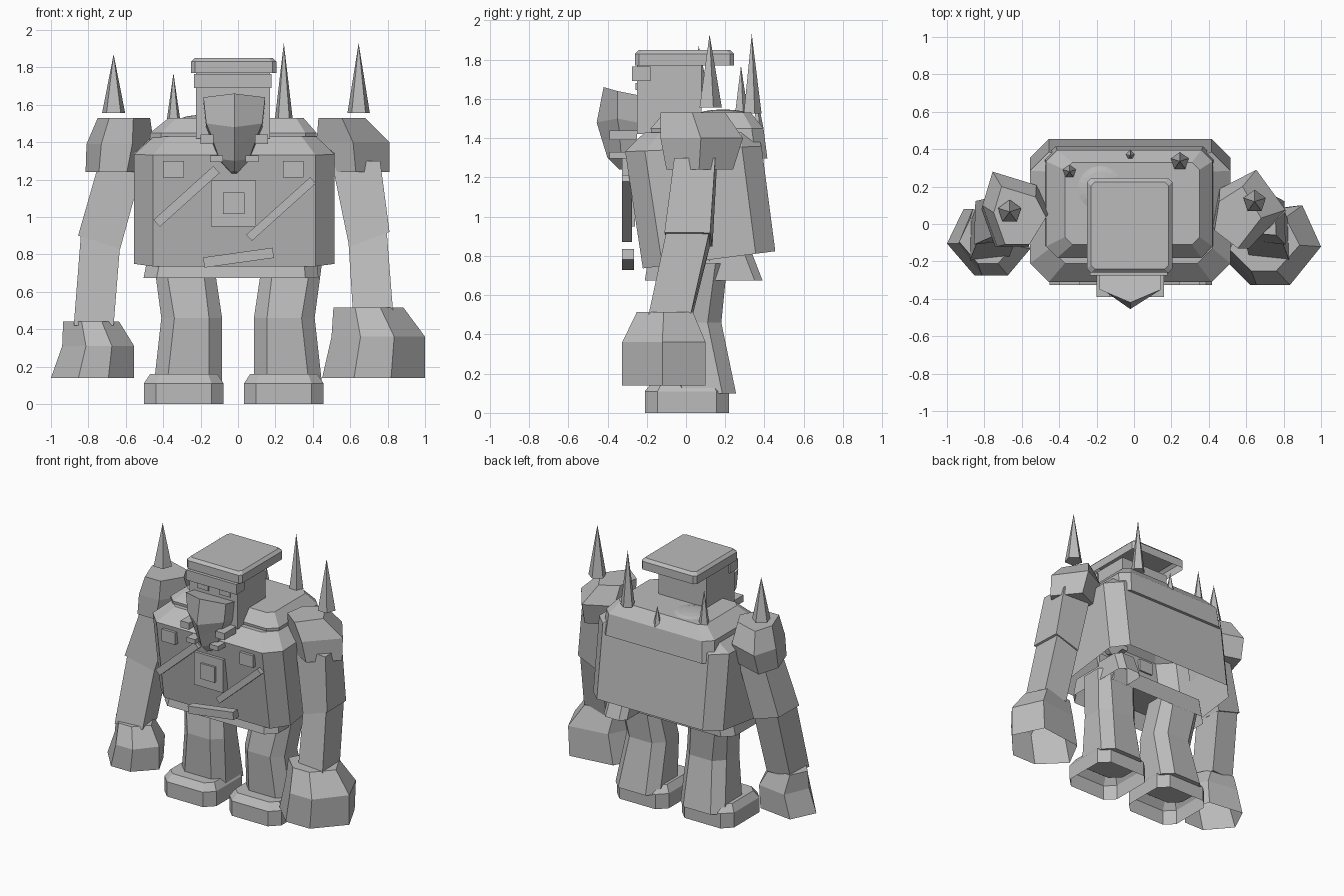
import bpy, bmesh, math

GREY = bpy.data.materials.new("stone_grey")
GREY.diffuse_color = (0.5, 0.5, 0.5, 1)


def make(name, bm):
    me = bpy.data.meshes.new(name)
    bm.to_mesh(me)
    bm.free()
    me.materials.append(GREY)
    ob = bpy.data.objects.new(name, me)
    bpy.context.collection.objects.link(ob)
    return ob


def skin(name, rings, open_bottom=False):
    """Join matching rings of points into a capped shell."""
    bm = bmesh.new()
    vs = [[bm.verts.new(p) for p in r] for r in rings]
    n = len(vs[0])
    for a, b in zip(vs, vs[1:]):
        for i in range(n):
            j = (i + 1) % n
            bm.faces.new((a[i], a[j], b[j], b[i]))
    bm.faces.new(vs[-1])
    if not open_bottom:
        bm.faces.new(vs[0][::-1])
    bmesh.ops.recalc_face_normals(bm, faces=bm.faces[:])
    return make(name, bm)


def octagon(z, x0, x1, y0, y1, c, tx=0, ty=0):
    """Chamfered rectangle, tilted by tx and ty about its centre."""
    pts = [(x0 + c, y0), (x1 - c, y0), (x1, y0 + c), (x1, y1 - c),
           (x1 - c, y1), (x0 + c, y1), (x0, y1 - c), (x0, y0 + c)]
    mx, my = (x0 + x1) / 2, (y0 + y1) / 2
    return [(x, y, z + tx * (x - mx) + ty * (y - my)) for x, y in pts]


def loft(name, sections, open_bottom=False):
    return skin(name, [octagon(*s) for s in sections], open_bottom)


def stack(name, outline, sections, open_bottom=False):
    """Stretch a unit outline to the bounds of each section."""
    return skin(name, [[(x0 + u * (x1 - x0), y0 + v * (y1 - y0),
                         z + tx * (u - 0.5)) for u, v in outline]
                       for z, x0, x1, y0, y1, tx in sections], open_bottom)


def box(name, x0, x1, y0, y1, z0, z1, turn=0):
    bm = bmesh.new()
    bmesh.ops.create_cube(bm, size=1)
    bmesh.ops.scale(bm, vec=(x1 - x0, y1 - y0, z1 - z0), verts=bm.verts)
    ob = make(name, bm)
    ob.location = ((x0 + x1) / 2, (y0 + y1) / 2, (z0 + z1) / 2)
    ob.rotation_euler = (0, math.radians(-turn), 0)
    return ob


# Torso, shoulder yoke, hips and hip pad
loft("torso", [
    (0.78, -0.555, 0.515, -0.22, 0.455, 0.10, 0, 0.13),
    (1.345, -0.555, 0.515, -0.31, 0.385, 0.10, 0, 0.04),
    (1.43, -0.45, 0.42, -0.21, 0.36, 0.08)], True)
loft("yoke", [
    (1.295, -0.48, 0.43, -0.16, 0.415, 0.06),
    (1.45, -0.47, 0.42, -0.18, 0.395, 0.06),
    (1.53, -0.37, 0.35, -0.11, 0.33, 0.04)])
loft("hips", [
    (0.675, -0.505, 0.43, -0.21, 0.21, 0.07),
    (0.80, -0.48, 0.42, -0.19, 0.21, 0.07)], True)
loft("hip_pad", [
    (0.675, 0.24, 0.43, 0.08, 0.39, 0.04),
    (0.83, 0.24, 0.42, 0.08, 0.33, 0.04)], True)

# Legs and hollow feet
for side, s in (("left", 1), ("right", -1)):
    def flip(z, a, b, *rest):
        return (z, a, b, *rest) if s > 0 else (z, -b, -a, *rest)
    loft(side + "_leg", [
        flip(0.10, 0.085, 0.45, -0.09, 0.255, 0.07),
        flip(0.46, 0.085, 0.41, -0.11, 0.18, 0.07),
        flip(0.76, 0.13, 0.45, -0.06, 0.21, 0.06)])
    dx = 0.245 if s > 0 else -0.29
    loft(side + "_foot", [
        (0, dx - 0.213, dx + 0.213, -0.21, 0.22, 0.065),
        (0.11, dx - 0.213, dx + 0.213, -0.21, 0.22, 0.065),
        (0.16, dx - 0.18, dx + 0.18, -0.17, 0.18, 0.05)], True)

# Unit outlines for the limbs
LIMB = [(0, 0.1), (1, 0), (0.97, 0.95), (0.1, 1)]
LIMB_R = [(1 - u, v) for u, v in reversed(LIMB)]
FIST = [(0, 0.4), (0.31, 0), (0.67, 0), (1, 0.48), (0.8, 1), (0.2, 0.9)]
FIST_R = [(1 - u, v) for u, v in reversed(FIST)]
PAD = [(1, 0.49), (0.5, 0), (0, 0.29), (0.1, 0.76), (0.6, 1)]
PAD_R = [(0, 0.55), (0.22, 0), (0.68, 0), (1, 0.47), (0.8, 0.82), (0.15, 1)]

# Right arm: z, x range, y range, slant
stack("right_shoulder", PAD_R, [
    (1.24, -0.815, -0.49, -0.12, 0.24, 0),
    (1.39, -0.81, -0.45, -0.12, 0.28, 0),
    (1.53, -0.75, -0.47, -0.11, 0.20, 0)])
stack("right_upper_arm", LIMB_R, [
    (0.865, -0.855, -0.63, -0.11, 0.135, -0.07),
    (1.30, -0.74, -0.50, -0.06, 0.16, 0)])
stack("right_forearm", LIMB_R, [
    (0.42, -0.878, -0.665, -0.195, 0.03, 0),
    (0.88, -0.84, -0.63, -0.10, 0.13, -0.05)])
stack("right_hand", FIST_R, [
    (0.14, -1.0, -0.555, -0.275, 0.08, 0),
    (0.31, -0.94, -0.555, -0.275, 0.08, 0),
    (0.44, -0.935, -0.635, -0.21, 0.03, 0)], True)

# Left arm
stack("left_shoulder", PAD, [
    (1.24, 0.45, 0.81, -0.10, 0.24, 0),
    (1.40, 0.42, 0.81, -0.13, 0.29, 0),
    (1.53, 0.43, 0.68, -0.13, 0.20, 0)])
stack("left_upper_arm", LIMB, [
    (0.88, 0.595, 0.81, -0.11, 0.135, 0.08),
    (1.30, 0.50, 0.76, -0.06, 0.16, 0)])
stack("left_forearm", LIMB, [
    (0.48, 0.615, 0.83, -0.195, 0.03, 0),
    (0.90, 0.59, 0.795, -0.10, 0.13, 0.05)])
stack("left_hand", FIST, [
    (0.14, 0.45, 1.0, -0.325, 0.10, 0),
    (0.36, 0.50, 1.0, -0.325, 0.10, 0),
    (0.515, 0.51, 0.885, -0.25, 0.035, 0)], True)

# Head, brow, eyes and flat cap
box("head", -0.225, 0.17, -0.25, 0.08, 1.42, 1.78)
box("brow", -0.235, 0.18, -0.275, -0.18, 1.69, 1.765)
for i, x in enumerate((-0.11, 0.07)):
    box(f"eye_{i}", x - 0.045, x + 0.045, -0.258, -0.24, 1.645, 1.68)
loft("cap", [
    (1.77, -0.25, 0.205, -0.26, 0.245, 0.02),
    (1.83, -0.25, 0.205, -0.26, 0.245, 0.02),
    (1.85, -0.23, 0.185, -0.24, 0.225, 0.02)], True)

# Wedge-shaped beard: edge height, ridge height, half width, side y, ridge y
beard = []
for ze, zr, w, ys, yr in ((1.24, 1.24, 0.015, -0.32, -0.34),
                          (1.31, 1.30, 0.08, -0.33, -0.40),
                          (1.44, 1.38, 0.125, -0.34, -0.425),
                          (1.50, 1.48, 0.15, -0.35, -0.455),
                          (1.64, 1.66, 0.165, -0.35, -0.42)):
    beard.append([(-0.02 - w, -0.25, ze - 0.02), (-0.02 - w, ys, ze),
                  (-0.02, yr, zr), (-0.02 + w, ys, ze),
                  (-0.02 + w, -0.25, ze - 0.02)])
skin("beard", beard)

# Collar clasps on both sides of the beard
for s in (-1, 1):
    for k, (d, z0, z1) in enumerate(((0.145, 1.39, 1.44), (0.095, 1.295, 1.33))):
        x = -0.02 + s * d
        box(f"clasp_{k}_{s}", x - 0.035, x + 0.035, -0.39, -0.25, z0, z1)

# Chest plate, straps, belt bar and pouches
box("chest_plate", -0.145, 0.095, -0.31, -0.26, 0.95, 1.195)
box("chest_plate_boss", -0.08, 0.035, -0.325, -0.30, 1.015, 1.13)
box("right_strap", -0.49, -0.06, -0.325, -0.275, 1.085, 1.135, 42)
box("left_strap", 0.00, 0.46, -0.325, -0.275, 1.02, 1.065, 42)
box("belt_bar", -0.185, 0.19, -0.325, -0.265, 0.755, 0.81, 8)
for i, x in enumerate((-0.345, 0.295)):
    box(f"pouch_{i}", x - 0.055, x + 0.055, -0.325, -0.28, 1.21, 1.30)

# Five-sided spikes: x, y, base z, tip z, radius
for i, (x, y, z0, z1, r) in enumerate((
        (-0.665, 0.065, 1.555, 1.87, 0.065), (0.645, 0.12, 1.555, 1.93, 0.063),
        (-0.345, 0.28, 1.525, 1.77, 0.037), (0.245, 0.335, 1.525, 1.93, 0.05),
        (-0.02, 0.365, 1.45, 1.60, 0.03))):
    bm = bmesh.new()
    bmesh.ops.create_cone(bm, cap_ends=True, segments=5, radius1=r,
                          radius2=0, depth=z1 - z0)
    make(f"spike_{i}", bm).location = (x, y, (z0 + z1) / 2)

# Shallow dome behind the head
bm = bmesh.new()
bmesh.ops.create_uvsphere(bm, u_segments=20, v_segments=8, radius=0.13)
bmesh.ops.scale(bm, vec=(1, 1, 0.2), verts=bm.verts)
make("back_dome", bm).location = (-0.18, 0.19, 1.52)
